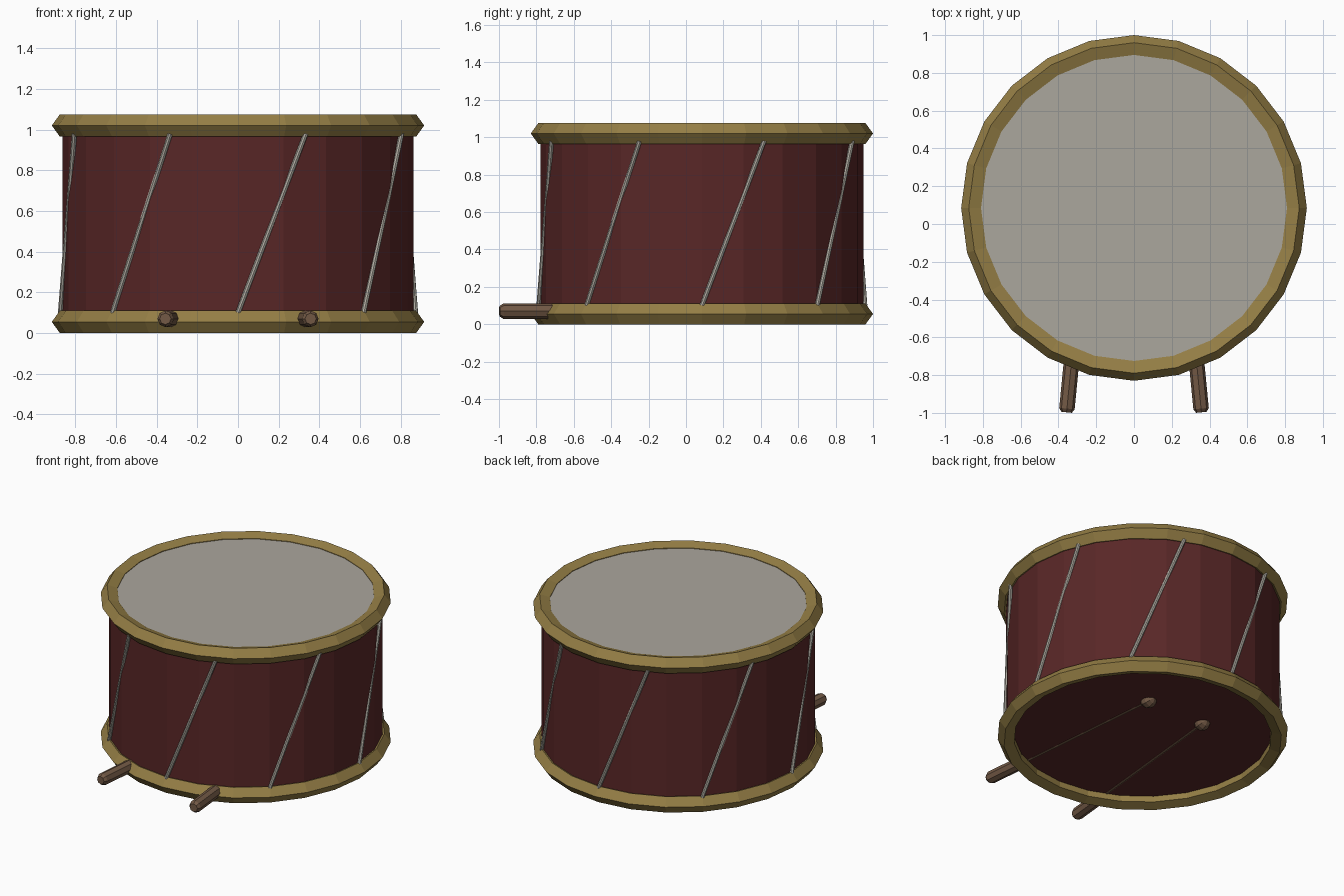
import bpy, bmesh
from math import sin, cos, pi, radians
from mathutils import Vector, Matrix

cube = bpy.data.objects.get("Cube")
if cube:
    bpy.data.objects.remove(cube)

CENTRE_Y = 0.085
SIDES = 24


def material(name, rgb):
    m = bpy.data.materials.new(name)
    m.use_nodes = True
    m.diffuse_color = (*rgb, 1)
    m.node_tree.nodes["Principled BSDF"].inputs["Base Color"].default_value = (*rgb, 1)
    return m


RED = material("dark red shell", (0.10, 0.02, 0.02))
SKIN = material("pale drum skin", (0.41, 0.385, 0.34))
GOLD = material("old gold rim", (0.30, 0.21, 0.06))
CORD = material("pale cord", (0.42, 0.40, 0.35))
WOOD = material("brown wood", (0.17, 0.10, 0.06))


def add_object(name, bm, *mats):
    bmesh.ops.recalc_face_normals(bm, faces=bm.faces)
    mesh = bpy.data.meshes.new(name)
    bm.to_mesh(mesh)
    bm.free()
    for m in mats:
        mesh.materials.append(m)
    ob = bpy.data.objects.new(name, mesh)
    bpy.context.collection.objects.link(ob)
    return ob


def lathe(profile, sides, closed=False):
    """Spin (radius, height) points around z; cap the ends of an open profile."""
    bm = bmesh.new()
    rings = [[bm.verts.new((r * sin(2 * pi * i / sides), r * cos(2 * pi * i / sides), z))
              for i in range(sides)] for r, z in profile]
    pairs = list(zip(rings, rings[1:]))
    if closed:
        pairs.append((rings[-1], rings[0]))
    else:
        bm.faces.new(rings[0])
        bm.faces.new(rings[-1])
    for a, b in pairs:
        for i in range(sides):
            j = (i + 1) % sides
            bm.faces.new((a[i], a[j], b[j], b[i]))
    return bm


def place_along(bm, start, end):
    """Turn a part built along z so that it runs from start towards end."""
    turn = (end - start).to_track_quat('Z', 'Y').to_matrix().to_4x4()
    bm.transform(Matrix.Translation(start) @ turn)


# Shell with a pale skin on its upper face
shell = add_object("shell", lathe([(0.863, 0.062), (0.863, 1.05)], SIDES), RED, SKIN)
shell.location.y = CENTRE_Y
for face in shell.data.polygons:
    face.material_index = 1 if face.normal.z > 0.9 else 0

# Five-sided rims at the top and bottom
for name, z in (("bottom_rim", 0.055), ("top_rim", 1.02)):
    section = [(0.857 + 0.058 * cos(2 * pi * k / 5), z + 0.058 * sin(2 * pi * k / 5))
               for k in range(5)]
    rim = add_object(name, lathe(section, SIDES, closed=True), GOLD)
    rim.location.y = CENTRE_Y

# Eight slanted cords between the rims
for k in range(8):
    a = radians(-90 + 45 * k)
    b = a + radians(22.5)
    low = Vector((0.872 * cos(a), 0.872 * sin(a) + CENTRE_Y, 0.10))
    high = Vector((0.87 * cos(b), 0.87 * sin(b) + CENTRE_Y, 0.98))
    bm = lathe([(0.013, 0), (0.013, (high - low).length)], 8)
    place_along(bm, low, high)
    add_object(f"cord_{k + 1}", bm, CORD)

# Two sticks tucked under the drum: grip, thin shaft and rounded tip
stick = [(0.028, 0), (0.041, 0.02), (0.041, 0.30), (0.013, 0.34), (0.013, 1.36)]
stick += [(0.052 * sin(t), 1.41 - 0.055 * cos(t))
          for t in (radians(d) for d in (40, 70, 100, 130, 165))]
for side, x in (("left", 1), ("right", -1)):
    bm = lathe(stick, 8)
    place_along(bm, Vector((0.357 * x, -0.997, 0.07)), Vector((0.22 * x, 0.41, 0.07)))
    add_object(f"{side}_stick", bm, WOOD)
